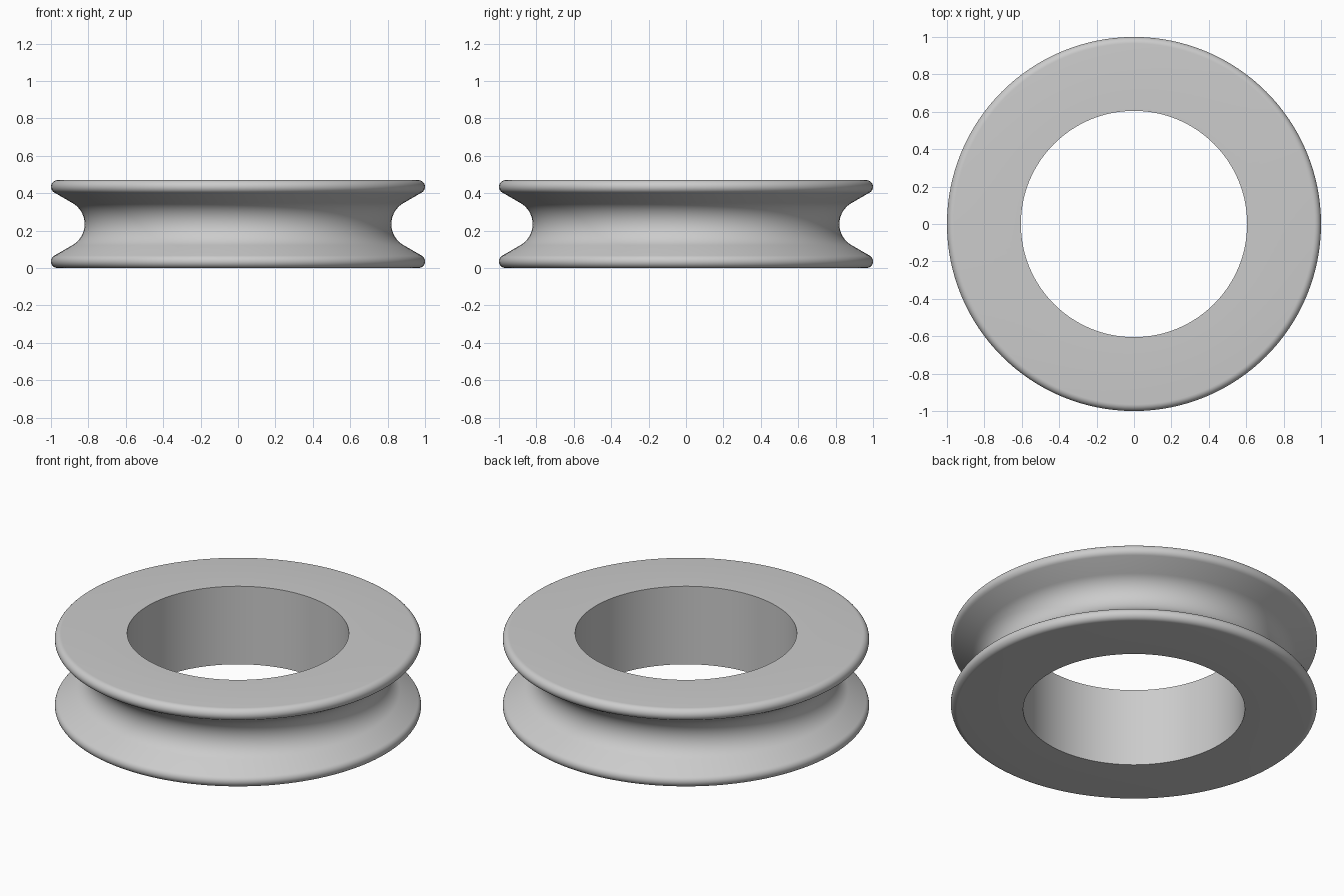
import bpy, bmesh
from math import radians, sin, cos, pi
from mathutils import Vector

cube = bpy.data.objects.get("Cube")
if cube:
    bpy.data.objects.remove(cube, do_unlink=True)

HEIGHT, BORE, SEGMENTS = 0.47, 0.605, 128
GROOVE, FLOOR, RIM = 0.13, 0.82, 0.0355   # groove radius, groove floor, rim fillet


def arc(cx, cz, r, start, end, steps):
    """Points along an arc, angles in degrees."""
    angles = [radians(start + (end - start) * i / steps) for i in range(steps + 1)]
    return [(cx + r * cos(a), cz + r * sin(a)) for a in angles]


# Closed cross-section: bore, rounded rims, round groove with sloping flanks
profile = [(BORE, 0)]
profile += arc(1 - RIM, RIM, RIM, -90, 60, 12)
profile += arc(FLOOR + GROOVE, HEIGHT / 2, GROOVE, 240, 120, 24)
profile += arc(1 - RIM, HEIGHT - RIM, RIM, -60, 90, 12)
profile += [(BORE, HEIGHT)]

# Revolve the section around the vertical axis
bm = bmesh.new()
verts = [bm.verts.new((x, 0, z)) for x, z in profile]
edges = [bm.edges.new((verts[i - 1], verts[i])) for i in range(len(verts))]
bmesh.ops.spin(bm, geom=verts + edges, cent=Vector(), axis=Vector((0, 0, 1)),
               angle=2 * pi, steps=SEGMENTS)
bmesh.ops.remove_doubles(bm, verts=bm.verts, dist=0.0001)
bmesh.ops.recalc_face_normals(bm, faces=bm.faces)
mesh = bpy.data.meshes.new("grooved_ring")
bm.to_mesh(mesh)
bm.free()

# Plain grey finish
grey = bpy.data.materials.new("light grey")
grey.use_nodes = True
color = (0.6, 0.6, 0.6, 1)
grey.diffuse_color = color
grey.node_tree.nodes["Principled BSDF"].inputs["Base Color"].default_value = color
mesh.materials.append(grey)

ring = bpy.data.objects.new("grooved_ring", mesh)
bpy.context.collection.objects.link(ring)
bpy.context.view_layer.objects.active = ring
ring.select_set(True)
bpy.ops.object.shade_smooth_by_angle(angle=radians(35))
